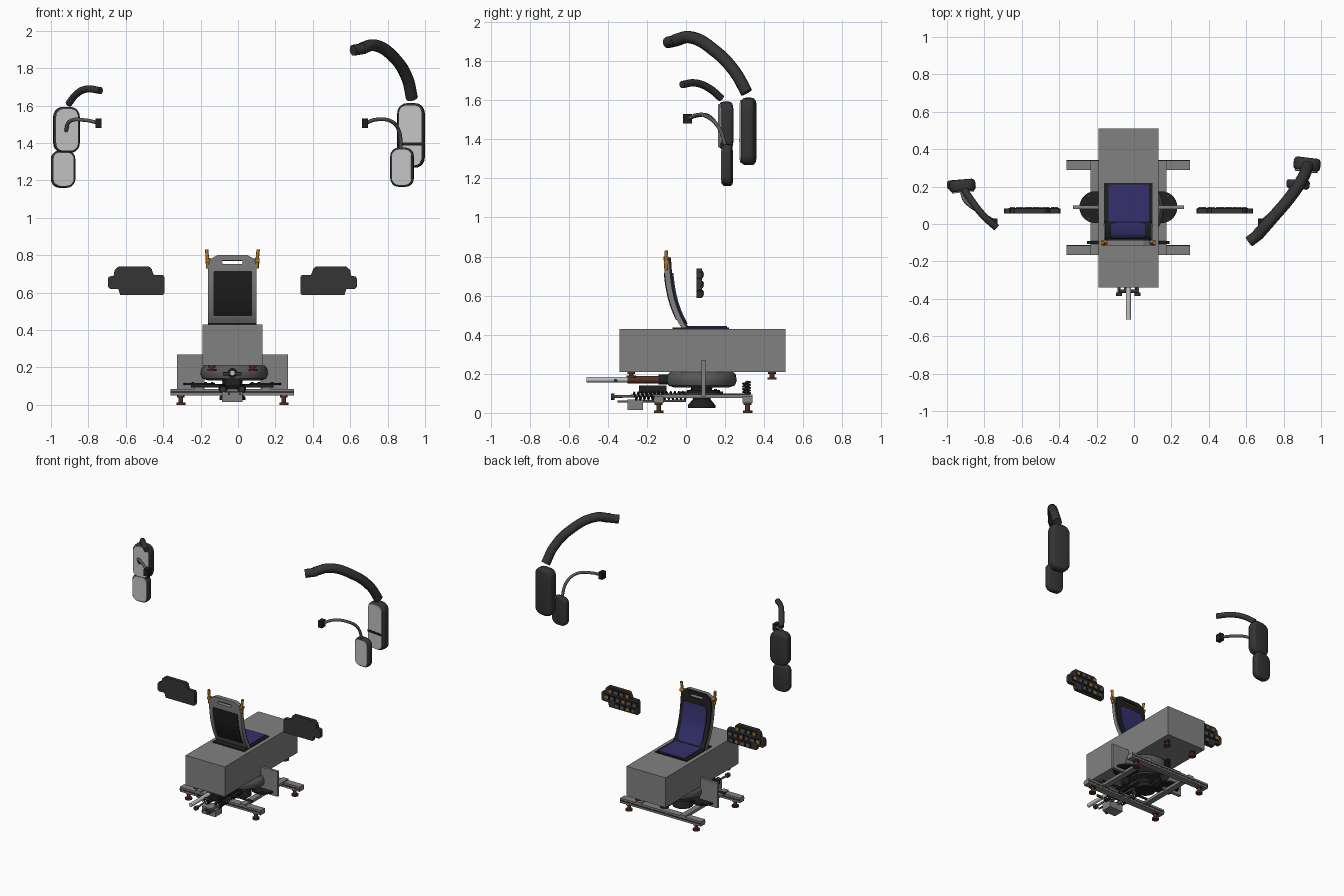
import bpy, bmesh, math
from mathutils import Vector, Matrix

if "Cube" in bpy.data.objects:
    bpy.data.objects.remove(bpy.data.objects["Cube"])

def material(name, r, g, b):
    m = bpy.data.materials.new(name)
    m.use_nodes = True
    m.diffuse_color = (r, g, b, 1)
    m.node_tree.nodes["Principled BSDF"].inputs["Base Color"].default_value = (r, g, b, 1)
    return m

GREY = material("mid grey", .22, .22, .22)
CHAR = material("charcoal", .035, .035, .035)
BLACK = material("black", .014, .014, .015)
STEEL = material("steel grey", .1, .1, .1)
SILVER = material("silver", .55, .55, .56)
BLUE = material("seat blue", .035, .03, .15)
ORANGE = material("orange", .4, .17, .02)
RUST = material("rust brown", .09, .03, .018)
CX = -.03  # centre line of the machine

def finish(name, bm, mat, smooth=False):
    bmesh.ops.recalc_face_normals(bm, faces=bm.faces)
    me = bpy.data.meshes.new(name)
    bm.to_mesh(me)
    bm.free()
    ob = bpy.data.objects.new(name, me)
    bpy.context.collection.objects.link(ob)
    me.materials.append(mat)
    if smooth:
        bpy.ops.object.select_all(action='DESELECT')
        ob.select_set(True)
        bpy.context.view_layer.objects.active = ob
        bpy.ops.object.shade_smooth_by_angle(angle=math.radians(40))
    return ob

def box(name, x, y, z, mat):
    bm = bmesh.new()
    bmesh.ops.create_cube(bm, size=1)
    for v in bm.verts:
        v.co = [a[0] + (c + .5) * (a[1] - a[0]) for a, c in zip((x, y, z), v.co)]
    return finish(name, bm, mat)

def rod(name, a, b, r, mat, r2=None, seg=20):
    a, b = Vector(a), Vector(b)
    bm = bmesh.new()
    turn = (b - a).to_track_quat('Z', 'Y').to_matrix().to_4x4()
    bmesh.ops.create_cone(bm, cap_ends=True, segments=seg, radius1=r, radius2=r if r2 is None else r2,
                          depth=(b - a).length, matrix=Matrix.Translation((a + b) / 2) @ turn)
    return finish(name, bm, mat, True)

def lathe(name, profile, centre, mat):
    bm = bmesh.new()
    vs = [bm.verts.new((r, 0, z)) for r, z in profile]
    es = [bm.edges.new(p) for p in zip(vs, vs[1:])]
    bmesh.ops.spin(bm, geom=vs + es, cent=(0, 0, 0), axis=(0, 0, 1), angle=math.tau, steps=32)
    bmesh.ops.remove_doubles(bm, verts=bm.verts, dist=1e-5)
    bmesh.ops.translate(bm, verts=bm.verts, vec=centre)
    return finish(name, bm, mat, True)

def tube(name, pts, r, mat, poly=False):
    cu = bpy.data.curves.new(name, 'CURVE')
    cu.dimensions, cu.bevel_depth, cu.bevel_resolution, cu.use_fill_caps = '3D', r, 3, True
    if poly:
        sp = cu.splines.new('POLY')
        sp.points.add(len(pts) - 1)
        for p, c in zip(sp.points, pts):
            p.co = (*c, 1)
    else:
        sp = cu.splines.new('BEZIER')
        sp.bezier_points.add(len(pts) - 1)
        for p, c in zip(sp.bezier_points, pts):
            p.co, p.handle_left_type, p.handle_right_type = c, 'AUTO', 'AUTO'
    cu.materials.append(mat)
    ob = bpy.data.objects.new(name, cu)
    bpy.context.collection.objects.link(ob)

def coil(name, a, b, r, turns, wire, mat):
    a, b = Vector(a), Vector(b)
    q = (b - a).to_track_quat('Z', 'Y')
    n = turns * 12
    tube(name, [a.lerp(b, i / n) + q @ Vector((r * math.cos(i * math.tau / 12),
         r * math.sin(i * math.tau / 12), 0)) for i in range(n + 1)], wire, mat, True)

def round_rect(x0, x1, z0, z1, r, n=5):
    pts = []
    for k, (x, z) in enumerate(((x1 - r, z1 - r), (x0 + r, z1 - r), (x0 + r, z0 + r), (x1 - r, z0 + r))):
        for i in range(n + 1):
            t = (k + i / n) * math.pi / 2
            pts.append((x + r * math.cos(t), z + r * math.sin(t)))
    return pts

def prism_mesh(pts, y0, y1, bevel=0):
    bm = bmesh.new()
    f = bm.faces.new([bm.verts.new((x, y0, z)) for x, z in pts])
    ext = bmesh.ops.extrude_face_region(bm, geom=[f])["geom"]
    bmesh.ops.translate(bm, verts=[v for v in ext if isinstance(v, bmesh.types.BMVert)], vec=(0, y1 - y0, 0))
    if bevel:
        rim = [e for e in bm.edges if abs(e.verts[0].co.y - e.verts[1].co.y) < 1e-6]
        bmesh.ops.bevel(bm, geom=rim, offset=bevel, segments=3, profile=.5, affect='EDGES')
    return bm

# Main chassis box
box("chassis_box", (-.19, .13), (-.34, .51), (.21, .43), GREY)

# Base frame: cross rails with grooves, long rails and feet
def foot(name, x, y, z, h):
    rod(name + "_pad", (x, y, z), (x, y, z + .012), .024, RUST)
    rod(name + "_stem", (x, y, z + .01), (x, y, z + h), .012, RUST)
    rod(name + "_collar", (x, y, z + h - .01), (x, y, z + h), .02, RUST)

for end, y in (("front", -.14), ("rear", .315)):
    box(end + "_cross_rail", (-.36, .30), (y - .025, y + .025), (.05, .085), GREY)
    for s in (-1, 1):
        box(end + "_rail_groove", (-.36, .30), (y + s * .0255 - .001, y + s * .0255 + .001), (.062, .073), CHAR)
        foot(end + "_base_foot", CX + s * .275, y, 0, .05)
for s in (-1, 1):
    box("long_rail", (CX + s * .182 - .021, CX + s * .182 + .021), (-.165, .34), (.075, .095), GREY)
    foot("chassis_front_foot", CX + s * .11, -.28, .18, .03)
    foot("chassis_rear_foot", CX + s * .11, .44, .17, .04)

# Swivel bearing and pedestal
lathe("swivel_ring", [(0, .13), (.14, .13), (.17, .14), (.18, .165), (.175, .195), (.16, .21), (0, .21)],
      (CX + .01, .08, 0), STEEL)
lathe("pedestal", [(0, .025), (.07, .025), (.07, .04), (.045, .07), (.055, .13), (0, .13)],
      (CX, .08, 0), BLACK)
rod("pedestal_plate", (CX, .08, .095), (CX, .08, .11), .11, CHAR)

# Pedals: flat discs and upright plates on both sides
for s in (-1, 1):
    x = CX + s * .177
    rod("pedal_disc", (x, .09, .105), (x, .09, .117), .085, BLACK, seg=28)
    for k in range(6):
        t = k * math.tau / 6
        px, py = x + .07 * math.cos(t), .09 + .07 * math.sin(t)
        rod("pedal_bolt", (px, py, .11), (px, py, .122), .007, CHAR, seg=8)
    xs = sorted((CX + s * .15, CX + s * .297))
    box("pedal_plate", xs, (.08, .1), (.085, .27), GREY)

# Tow handle
rod("handle_socket", (CX, -.14, .17), (CX, -.06, .17), .026, BLACK)
rod("handle_sleeve", (CX, -.3, .17), (CX, -.14, .17), .02, RUST)
rod("handle_grip", (CX, -.51, .17), (CX, -.3, .17), .014, SILVER)
rod("handle_pin", (CX - .05, -.36, .165), (CX + .05, -.36, .165), .009, CHAR)

# Control linkage under the handle
box("linkage_box", (CX - .055, CX + .055), (-.3, -.22), (.015, .068), GREY)
box("linkage_bracket", (CX - .04, CX + .04), (-.24, -.1), (.1, .14), BLACK)
for s in (-1, 1):
    x = CX + s * .05
    rod("linkage_rod", (x, -.37, .083), (x, .15, .1), .007, STEEL)
    rod("linkage_knob", (x, -.385, .083), (x, -.365, .083), .016, CHAR)
    coil("linkage_spring", (x, -.27, .085), (x, .0, .09), .02, 13, .004, BLACK)
    rod("lower_rod", (x * .6, -.35, .058), (x * .6, .0, .062), .006, STEEL)
rod("cross_shaft", (CX - .22, -.1, .1), (CX + .22, -.1, .1), .008, BLACK)
rod("rear_post", (CX, .31, .08), (CX, .31, .16), .008, CHAR)
coil("rear_spring", (CX, .31, .09), (CX, .31, .16), .018, 5, .005, CHAR)
box("rear_link", (CX - .02, CX + .02), (.1, .32), (.09, .1), CHAR)

# Seat pan and cushion
box("seat_pan", (-.16, .1), (-.07, .22), (.43, .437), BLACK)
box("seat_cushion", (-.135, .08), (-.01, .21), (.437, .444), BLUE)

# Curved backrest: flat layers bent along a shared curve
def bent(name, pts, y0, y1, mat):
    bm = prism_mesh(pts, y0, y1)
    for i in range(1, 12):
        bmesh.ops.bisect_plane(bm, geom=bm.verts[:] + bm.edges[:] + bm.faces[:],
                               plane_co=(0, 0, .43 + i * .031), plane_no=(0, 0, 1))
    ob = finish(name, bm, mat)
    slot = finish("slot_cutter", prism_mesh(round_rect(-.085, .025, .752, .772, .009), -.1, .1), mat)
    mod = ob.modifiers.new("slot", 'BOOLEAN')
    mod.operation, mod.solver, mod.object = 'DIFFERENCE', 'EXACT', slot
    cut = bpy.data.meshes.new_from_object(ob.evaluated_get(bpy.context.evaluated_depsgraph_get()))
    ob.modifiers.clear()
    ob.data = cut
    bpy.data.objects.remove(slot)
    for v in cut.vertices:
        t = max(0, (.8 - v.co.z) / .37)
        v.co.y += -.115 + .02 * t + .075 * t ** 3

outline = [(-.16, .425), (.1, .425), (.1, .74), (.085, .78), (.05, .8), (-.11, .8), (-.145, .78), (-.16, .74)]
bent("backrest_shell", outline, 0, .026, GREY)
bent("backrest_liner", [(CX + (x - CX) * .96, z - .004) for x, z in outline], .026, .038, BLACK)
bent("backrest_cushion", round_rect(-.125, .065, .455, .715, .03), .038, .045, BLUE)
bent("backrest_rear_panel", round_rect(-.13, .075, .475, .715, .006), -.004, 0, BLACK)

# Orange belt guides and bar
for s in (-1, 1):
    x = CX + s * .132
    tube("belt_guide", [(x, -.1, .73), (x, -.105, .77), (x + s * .006, -.1, .83)], .009, ORANGE, True)
    rod("belt_clip", (x - .012, -.1, .77), (x + .012, -.1, .77), .014, ORANGE)
rod("belt_bar", (-.155, -.095, .775), (.1, -.095, .775), .007, ORANGE)

# Side consoles with switches on the operator side
console = [(.37, .715), (.385, .735), (.55, .735), (.575, .725), (.585, .695), (.655, .692), (.66, .68),
           (.66, .63), (.65, .62), (.61, .62), (.595, .588), (.375, .588), (.37, .6)]
console = [(.31, .588), (.303, .6), (.303, .68), (.31, .693), (.36, .695), (.375, .73), (.385, .738),
           (.55, .738), (.57, .72), (.575, .69), (.6, .685), (.605, .675), (.605, .63), (.595, .62), (.55, .62), (.54, .588)]
for s in (-1, 1):
    # profile is given as distances measured from the centre line
    pts = [(CX + s * (d + .06), z) for d, z in console]
    finish("console", prism_mesh(pts, .055, .082), CHAR)
    for row, (z, n, d0) in enumerate(((.708, 4, .45), (.658, 6, .39), (.612, 4, .4))):
        for k in range(n):
            x = CX + s * (d0 + k * .046)
            box("switch_frame", (x - .02, x + .02), (.08, .086), (z - .018, z + .018), BLACK)
            colour = (ORANGE, STEEL, STEEL)[(k + row) % 3]
            box("switch", (x - .014, x + .014), (.084, .091), (z - .011, z + .011), colour)

# Mirrors: rounded housing with a glass plate facing the operator
def mirror(name, centre, w, h, d, yaw, band=None):
    r = w * .36
    shell = finish(name + "_housing", prism_mesh(round_rect(-w/2, w/2, -h/2, h/2, r), -d/2, d/2, d * .3), CHAR, True)
    g = .011
    glass = finish(name + "_glass", prism_mesh(round_rect(-w/2 + g, w/2 - g, -h/2 + g, h/2 - g, r - g),
                                               -d/2 - .004, -d/2 + .004), SILVER)
    parts = [shell, glass]
    if band is not None:
        parts.append(box(name + "_divider", (-w/2 + g, w/2 - g), (-d/2 - .007, -d/2), (band - .008, band + .008), BLACK))
    for ob in parts:
        ob.location, ob.rotation_euler = centre, (0, 0, yaw)

mirror("left_main_mirror", (.925, .32, 1.44), .145, .345, .07, -.12, -.045)
mirror("left_wide_mirror", (.877, .213, 1.27), .125, .21, .045, -.08)
mirror("right_main_mirror", (-.917, .205, 1.47), .14, .245, .065, .1)
mirror("right_wide_mirror", (-.935, .212, 1.26), .13, .2, .05, .08)

# Mirror arms
tube("left_mirror_arm", [(.66, -.06, 1.905), (.73, .02, 1.922), (.84, .15, 1.85), (.905, .25, 1.745), (.93, .31, 1.64)], .032, CHAR)
tube("left_arm_mount", [(.615, -.095, 1.895), (.675, -.05, 1.905)], .03, CHAR)
tube("right_mirror_arm", [(-.735, -.02, 1.68), (-.81, .05, 1.688), (-.865, .12, 1.66), (-.905, .18, 1.61)], .019, CHAR)
tube("left_thin_arm", [(.68, .01, 1.505), (.74, .06, 1.525), (.82, .11, 1.515), (.86, .165, 1.465), (.872, .205, 1.36)], .01, STEEL)
tube("right_thin_arm", [(-.74, .01, 1.505), (-.82, .06, 1.522), (-.9, .12, 1.515), (-.92, .165, 1.465)], .01, STEEL)
for side, x in (("left", .68), ("right", -.745)):
    box(side + "_arm_block", (x - .016, x + .016), (-.015, .03), (1.48, 1.53), BLACK)
